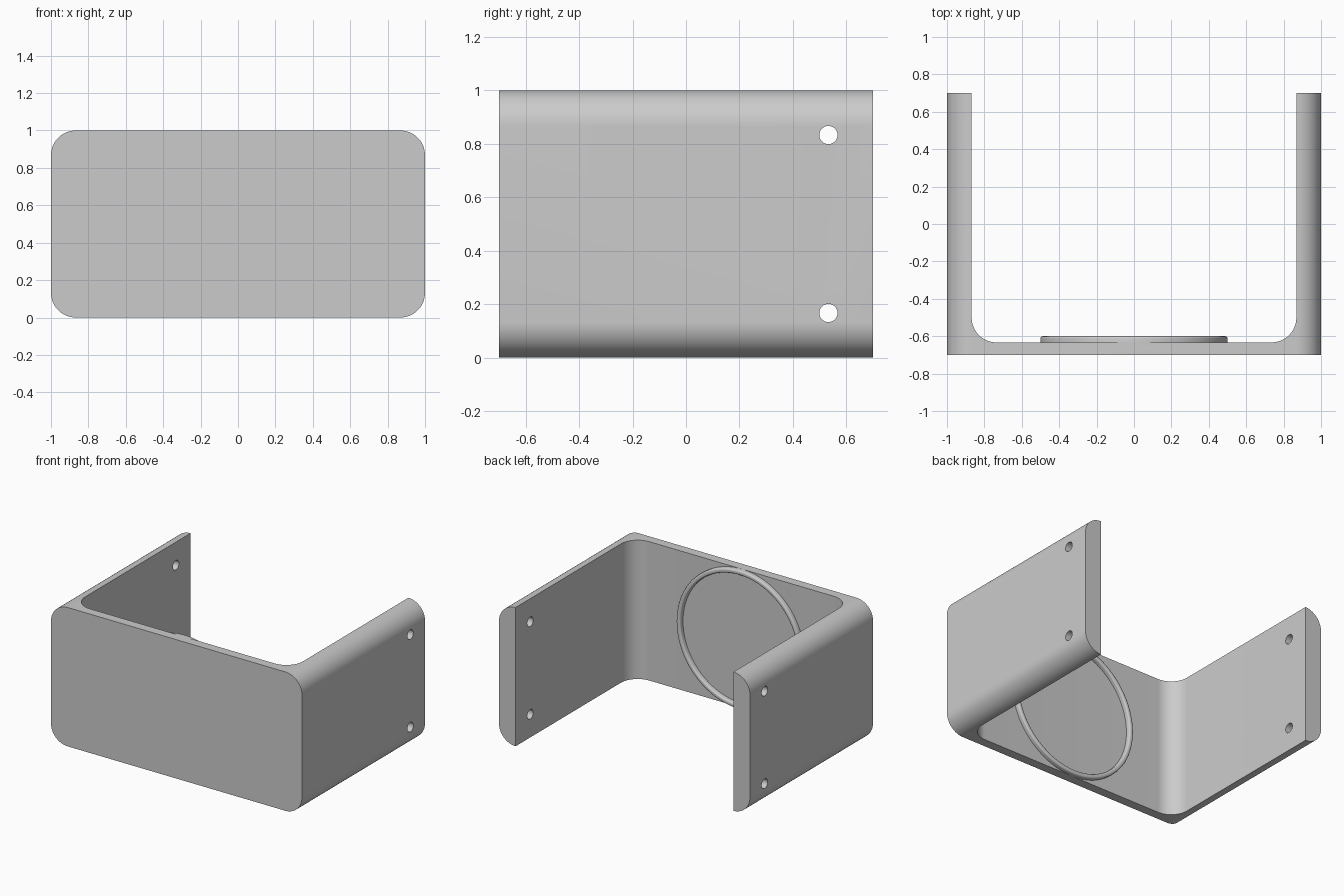
import bpy, bmesh, math
from mathutils import Matrix, Vector

cube = bpy.data.objects.get("Cube")
if cube:
    bpy.data.objects.remove(cube, do_unlink=True)

grey = bpy.data.materials.new("plain grey")
grey.use_nodes = True
colour = (0.6, 0.6, 0.6, 1)
grey.diffuse_color = colour
grey.node_tree.nodes["Principled BSDF"].inputs["Base Color"].default_value = colour

RADIUS = 0.133       # corner rounding, also the side wall thickness
FRONT = -0.633       # inner face of the front plate


def make_object(name, bm):
    bmesh.ops.recalc_face_normals(bm, faces=bm.faces)
    mesh = bpy.data.meshes.new(name)
    bm.to_mesh(mesh)
    bm.free()
    mesh.materials.append(grey)
    obj = bpy.data.objects.new(name, mesh)
    bpy.context.collection.objects.link(obj)
    return obj


def rounded_prism(name, x, y0, y1, r, z0, z1, matrix=Matrix(), steps=16):
    """Rounded rectangle in x and y, extruded from z0 to z1."""
    bm = bmesh.new()
    corners = [(x - r, y1 - r), (r - x, y1 - r), (r - x, y0 + r), (x - r, y0 + r)]
    verts = []
    for i, (cx, cy) in enumerate(corners):
        for s in range(steps + 1):
            a = (i + s / steps) * math.pi / 2
            verts.append(bm.verts.new((cx + r * math.cos(a), cy + r * math.sin(a), z0)))
    face = bm.faces.new(verts)
    out = bmesh.ops.extrude_face_region(bm, geom=[face])["geom"]
    top = [v for v in out if isinstance(v, bmesh.types.BMVert)]
    bmesh.ops.translate(bm, verts=top, vec=(0, 0, z1 - z0))
    bm.transform(matrix)
    return make_object(name, bm)


def cut(target, cutter):
    cutter.hide_render = True
    mod = target.modifiers.new("cut", "BOOLEAN")
    mod.operation = "DIFFERENCE"
    mod.solver = "EXACT"
    mod.object = cutter
    bpy.context.view_layer.objects.active = target
    bpy.ops.object.modifier_apply(modifier=mod.name)
    bpy.data.objects.remove(cutter, do_unlink=True)


def smooth(obj):
    bpy.ops.object.select_all(action="DESELECT")
    obj.select_set(True)
    bpy.context.view_layer.objects.active = obj
    bpy.ops.object.shade_smooth_by_angle(angle=math.radians(30))


# U-shaped bracket: rounded block, hollowed from the back
upright = Matrix.Rotation(math.pi / 2, 4, "X")
bracket = rounded_prism("bracket", 1, 0, 1, RADIUS, -0.7, 0.7, upright)
cut(bracket, rounded_prism("hollow", 0.868, FRONT, 1.2, RADIUS, -0.2, 1.2))

# Two screw holes through both side walls
for z in (0.167, 0.833):
    bm = bmesh.new()
    place = Matrix.Translation((0, 0.533, z)) @ Matrix.Rotation(math.pi / 2, 4, "Y")
    bmesh.ops.create_cone(bm, cap_ends=True, segments=32, radius1=0.034,
                          radius2=0.034, depth=2.4, matrix=place)
    cut(bracket, make_object("screw_hole", bm))
smooth(bracket)

# Raised ring inside the front plate: rounded strip spun around the plate centre
bm = bmesh.new()
inner, outer, back, fillet = 0.467, 0.5, -0.6, 0.012
profile = [(inner, FRONT - 0.01)]
for cx, start in ((inner + fillet, math.pi), (outer - fillet, math.pi / 2)):
    for s in range(5):
        a = start - s / 4 * math.pi / 2
        profile.append((cx + fillet * math.cos(a), back - fillet + fillet * math.sin(a)))
profile.append((outer, FRONT - 0.01))
verts = [bm.verts.new((r, y, 0.5)) for r, y in profile]
edges = [bm.edges.new((verts[i - 1], v)) for i, v in enumerate(verts)]
bmesh.ops.spin(bm, geom=verts + edges, cent=Vector((0, 0, 0.5)), axis=(0, 1, 0),
               angle=math.tau, steps=96, use_merge=True)
bmesh.ops.remove_doubles(bm, verts=bm.verts, dist=0.0001)
smooth(make_object("ring", bm))
